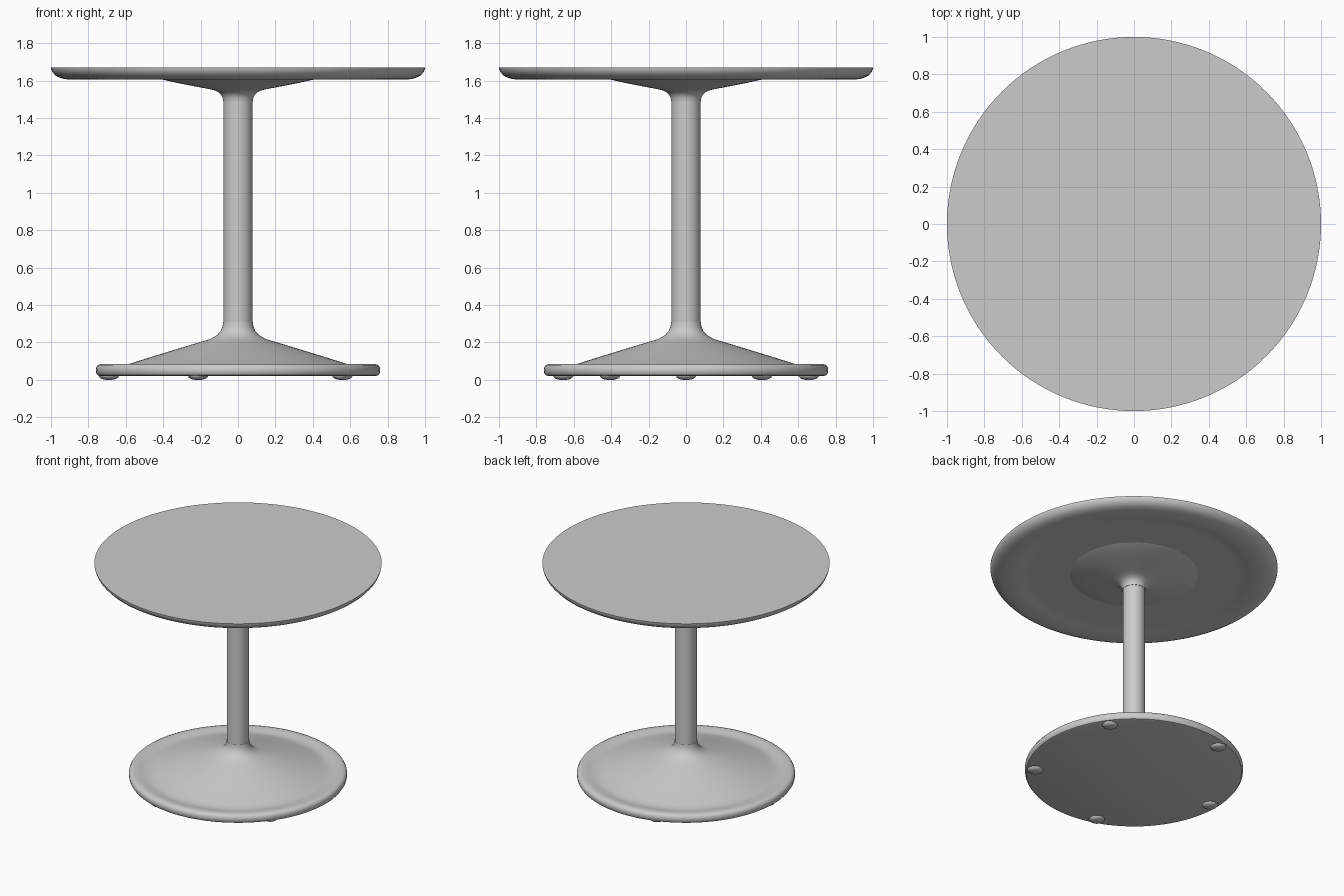
import bpy, bmesh, math


def lathe(name, profile, steps=96, angle=35):
    """Spin an (r, z) profile round the z axis into a closed smooth solid."""
    bm = bmesh.new()
    rings = []
    for r, z in profile:
        if r == 0:
            rings.append([bm.verts.new((0, 0, z))] * steps)
        else:
            rings.append([bm.verts.new((r * math.cos(2 * math.pi * i / steps),
                                        r * math.sin(2 * math.pi * i / steps), z))
                          for i in range(steps)])
    for a, b in zip(rings, rings[1:]):
        for i in range(steps):
            j = (i + 1) % steps
            bm.faces.new(list(dict.fromkeys((a[i], a[j], b[j], b[i]))))
    bmesh.ops.recalc_face_normals(bm, faces=bm.faces)
    mesh = bpy.data.meshes.new(name)
    bm.to_mesh(mesh)
    bm.free()
    obj = bpy.data.objects.new(name, mesh)
    bpy.context.collection.objects.link(obj)
    bpy.ops.object.select_all(action='DESELECT')
    obj.select_set(True)
    bpy.context.view_layer.objects.active = obj
    bpy.ops.object.shade_smooth_by_angle(angle=math.radians(angle))
    return obj


# Tabletop: flat above, rounded rim and shallow recess underneath
lathe("tabletop", [
    (0, 1.618), (0.72, 1.618), (0.76, 1.617), (0.79, 1.612), (0.82, 1.607),
    (0.85, 1.605), (0.89, 1.605), (0.925, 1.608), (0.955, 1.616),
    (0.977, 1.628), (0.992, 1.645), (0.998, 1.658), (1.0, 1.67), (0, 1.67)], 128)

# Flared collar joining the column to the tabletop
lathe("top_collar", [
    (0, 1.49), (0.08, 1.49), (0.082, 1.508), (0.09, 1.525), (0.104, 1.538),
    (0.125, 1.548), (0.16, 1.556), (0.24, 1.571), (0.33, 1.589),
    (0.42, 1.609), (0.45, 1.62), (0, 1.62)])

# Column
lathe("column", [(0, 0.30), (0.078, 0.30), (0.078, 1.50), (0, 1.50)], 48)

# Base: flared cone running into a shallow trough and rounded rim
lathe("base", [
    (0, 0.02), (0.735, 0.02), (0.75, 0.025), (0.758, 0.037), (0.76, 0.052),
    (0.758, 0.067), (0.75, 0.079), (0.735, 0.085), (0.71, 0.085),
    (0.685, 0.082), (0.66, 0.077), (0.635, 0.076), (0.61, 0.079),
    (0.58, 0.086), (0.45, 0.127), (0.30, 0.173), (0.19, 0.206),
    (0.145, 0.221), (0.112, 0.24), (0.092, 0.262), (0.082, 0.287),
    (0.08, 0.31), (0, 0.31)])

# Five low domed feet
for k in range(5):
    a = math.radians(36 + 72 * k)
    foot = lathe(f"foot_{k + 1}", [
        (0, 0), (0.025, 0.001), (0.04, 0.006), (0.05, 0.013),
        (0.055, 0.022), (0.055, 0.03), (0, 0.03)], 32)
    foot.location = (0.69 * math.cos(a), 0.69 * math.sin(a), 0)
